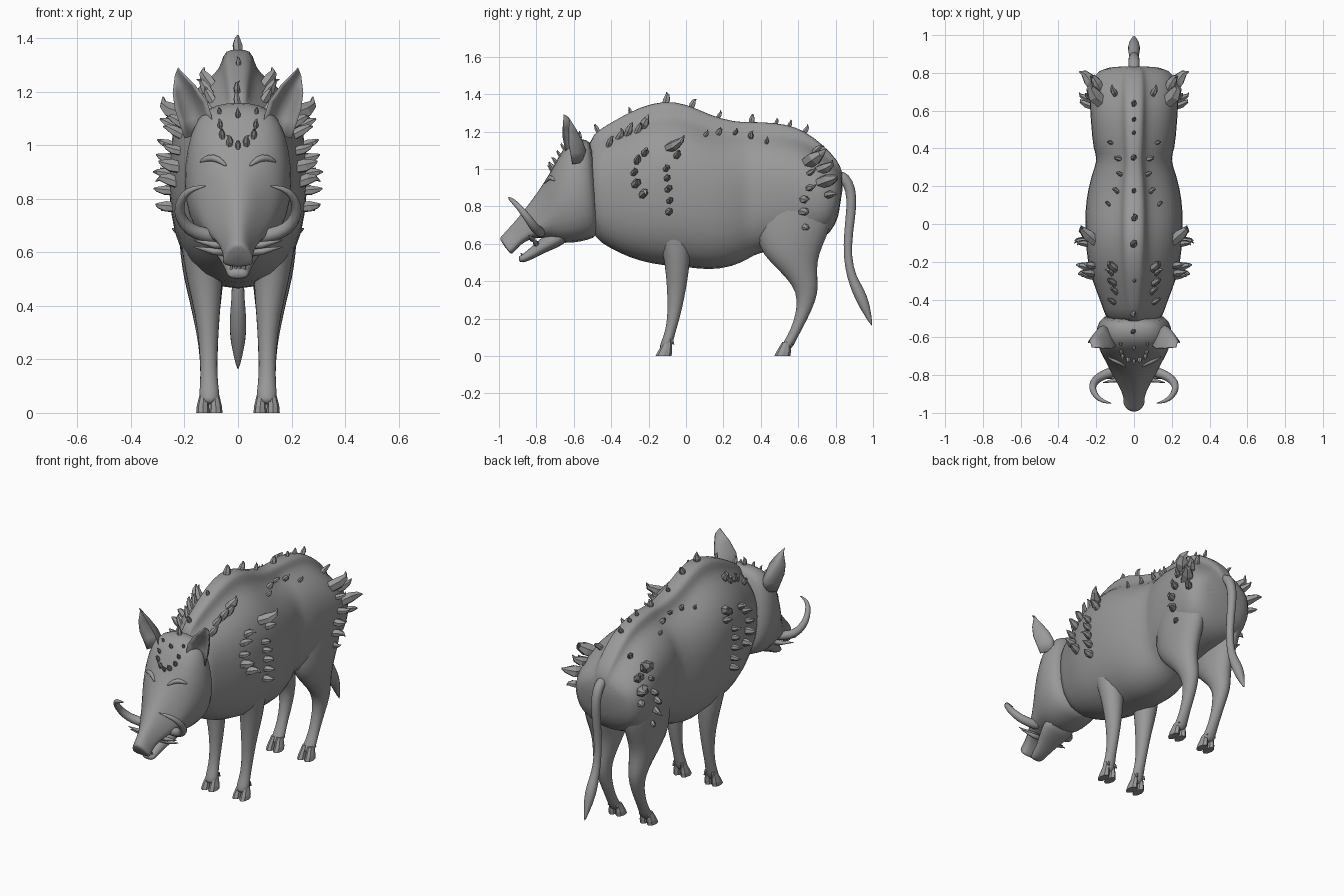
import bpy, bmesh, math, random
from mathutils import Vector
from mathutils.bvhtree import BVHTree

random.seed(4)
cube = bpy.data.objects.get("Cube")
if cube:
    bpy.data.objects.remove(cube, do_unlink=True)

hide = bpy.data.materials.new("grey_hide")
hide.use_nodes = True
GREY = (0.32, 0.32, 0.32, 1)
hide.diffuse_color = GREY
hide.node_tree.nodes["Principled BSDF"].inputs["Base Color"].default_value = GREY


def finish(name, bm, smooth=True, subsurf=0, mirror=False):
    bmesh.ops.recalc_face_normals(bm, faces=bm.faces)
    mesh = bpy.data.meshes.new(name)
    bm.to_mesh(mesh)
    bm.free()
    obj = bpy.data.objects.new(name, mesh)
    bpy.context.collection.objects.link(obj)
    mesh.materials.append(hide)
    for p in mesh.polygons:
        p.use_smooth = smooth
    if mirror:
        obj.modifiers.new("mirror", 'MIRROR').use_mirror_merge = False
    if subsurf:
        obj.modifiers.new("smooth", 'SUBSURF').levels = subsurf
        obj.modifiers["smooth"].render_levels = subsurf
    return obj


def skin(bm, rings):
    """Bridge equal rings of points and cap both ends."""
    loops = [[bm.verts.new(p) for p in r] for r in rings]
    n = len(loops[0])
    for a, b in zip(loops, loops[1:]):
        for i in range(n):
            j = (i + 1) % n
            bm.faces.new((a[i], a[j], b[j], b[i]))
    bm.faces.new(loops[0])
    bm.faces.new(loops[-1][::-1])


def ellipse(c, a, b, n=12):
    c, a, b = Vector(c), Vector(a), Vector(b)
    return [c + a * math.cos(t) + b * math.sin(t)
            for t in (2 * math.pi * i / n for i in range(n))]


def loft(name, rings, **kw):
    bm = bmesh.new()
    skin(bm, rings)
    return finish(name, bm, **kw)


def tube(name, path, radii, **kw):
    pts = [Vector(p) for p in path]
    rings = []
    for i, p in enumerate(pts):
        d = (pts[min(i + 1, len(pts) - 1)] - pts[max(i - 1, 0)]).normalized()
        side = d.cross(Vector((0, 1, 0)) if abs(d.y) < 0.8 else Vector((0, 0, 1))).normalized()
        rings.append(ellipse(p, side * radii[i], d.cross(side) * radii[i], 8))
    return loft(name, rings, **kw)


def section(top, bottom, w, half):
    """Closed cross-section between a top and a bottom (y, z) point."""
    t, b = Vector((0, *top)), Vector((0, *bottom))
    right = [b.lerp(t, v) + Vector((u * w, 0, 0)) for u, v in half]
    return right + [Vector((-p.x, p.y, p.z)) for p in right[-2:0:-1]]


# Body: narrow mane ridge over a deep barrel
BARREL = [(0, 1), (.2, 1), (.24, .945), (.32, .9), (.56, .85), (.82, .765), (.98, .64), (1.02, .5),
          (1, .33), (.87, .16), (.52, .03), (0, -.01)]
body = loft("body", [section((y1, z1), (y2, z2), w, BARREL) for y1, z1, y2, z2, w in [
    (-.54, 1.15, -.52, .66, .14), (-.45, 1.22, -.45, .60, .16), (-.36, 1.27, -.36, .55, .195),
    (-.25, 1.33, -.25, .505, .235), (-.12, 1.365, -.12, .48, .252), (0, 1.35, 0, .475, .257),
    (.13, 1.285, .12, .455, .252), (.26, 1.25, .25, .475, .225), (.35, 1.25, .34, .52, .187),
    (.40, 1.25, .38, .55, .214), (.54, 1.24, .54, .57, .225), (.64, 1.2, .62, .59, .232),
    (.73, 1.13, .70, .61, .232), (.81, 1.05, .77, .65, .212), (.845, .97, .825, .75, .15)]],
    subsurf=1)

# Head: flared cheeks, forehead tapering to a narrow blunt snout
SKULL = [(0, 1), (.4, .985), (.75, .92), (.94, .7), (1, .46), (.92, .25), (.65, .06), (0, 0)]
MUZZLE = [(0, 1), (.25, .98), (.55, .85), (.8, .6), (.95, .35), (1, .15), (.7, .02), (0, 0)]
head = loft("head", [section((y1, z1), (y2, z2), w, SKULL if i < 5 else MUZZLE)
                     for i, (y1, z1, y2, z2, w) in enumerate([
    (-.50, 1.14, -.46, .65, .145), (-.53, 1.16, -.49, .62, .19), (-.60, 1.165, -.56, .6, .21),
    (-.66, 1.11, -.65, .59, .192), (-.71, 1.01, -.71, .61, .165), (-.76, .925, -.77, .635, .135),
    (-.83, .825, -.83, .625, .098), (-.90, .735, -.88, .6, .068), (-.96, .67, -.915, .56, .055),
    (-.99, .637, -.93, .545, .06), (-1, .625, -.94, .545, .056)])], subsurf=1)

# Lower jaw with a small tooth row
loft("lower_jaw", [section((y, t), (y, b), w, SKULL) for y, t, b, w in [
    (-.62, .72, .60, .13), (-.74, .66, .56, .085), (-.82, .59, .515, .05),
    (-.875, .54, .495, .042), (-.895, .535, .505, .035)]], subsurf=1)
bm = bmesh.new()
for i in range(4):
    x = (i - 1.5) * .016
    skin(bm, [ellipse((x, -.875, .53), (.008, 0, 0), (0, .008, 0), 5),
              ellipse((x, -.88, .55), (.005, 0, 0), (0, .004, 0), 5)])
finish("lower_teeth", bm, smooth=False)

# Tusks
tube("long_tusk", [(.06, -.77, .655), (.13, -.785, .665), (.185, -.81, .685), (.217, -.84, .73),
                   (.222, -.875, .775), (.2, -.915, .82), (.165, -.94, .84), (.115, -.95, .848)],
     [.03, .03, .027, .024, .02, .016, .011, .002], mirror=True, subsurf=1)
for name, y, z in (("upper_side_tusk", -.82, .625), ("lower_side_tusk", -.80, .60)):
    tube(name, [(.03, y, z), (.09, y - .005, z + .003), (.165, y - .02, z + .02)],
         [.017, .013, .002], mirror=True)

# Ears: broad cupped leaves open to the front
rings = []
for x, y, z, w, d in [(.145, -.60, 1.04, .055, .07), (.16, -.61, 1.10, .06, .095),
                      (.176, -.62, 1.15, .06, .088), (.202, -.62, 1.21, .042, .055),
                      (.23, -.615, 1.275, .006, .008)]:
    ts = [i / 6 for i in range(7)]
    back = [(x + w * (2 * t - 1), y - .035 + .03 * t + d * math.sin(math.pi * t),
             z - .03 * (t - .5)) for t in ts]
    inner = [(px, py - .004 - .3 * d * math.sin(math.pi * t), pz)
             for (px, py, pz), t in zip(back, ts)][::-1]
    rings.append(back + inner)
loft("ear", rings, mirror=True)


# Legs: stacked horizontal ellipses
def leg(name, spec):
    loft(name, [ellipse((x, y, z), (rx, 0, 0), (0, ry, 0)) for z, y, ry, x, rx in spec],
         mirror=True, subsurf=1)


leg("front_leg", [(.82, -.09, .12, .14, .09), (.64, -.06, .09, .135, .085), (.5, -.045, .07, .125, .07),
                  (.36, -.05, .053, .113, .046), (.24, -.06, .038, .11, .035),
                  (.14, -.08, .029, .109, .031), (.08, -.1, .032, .107, .039), (.03, -.115, .035, .107, .04)])
leg("hind_leg", [(1.05, .62, .12, .12, .07), (.88, .60, .2, .132, .092), (.7, .58, .21, .133, .095),
                 (.58, .555, .175, .13, .088), (.5, .575, .13, .128, .077), (.42, .62, .085, .122, .062),
                 (.34, .65, .06, .118, .048), (.25, .635, .042, .11, .037), (.14, .59, .03, .109, .031),
                 (.08, .555, .032, .107, .039), (.03, .53, .035, .107, .04)])

# Cloven hooves with dew claws
for name, y in (("front_hoof", -.12), ("hind_hoof", .515)):
    bm = bmesh.new()
    for s in (-1, 1):
        x = .107 + s * .024
        skin(bm, [ellipse((x, y, 0), (.025, 0, 0), (0, .043, 0), 8),
                  ellipse((x, y + .008, .025), (.023, 0, 0), (0, .038, 0), 8),
                  ellipse((x - s * .005, y + .022, .075), (.016, 0, 0), (0, .022, 0), 8)])
        skin(bm, [ellipse((x, y + .04, .09), (.011, 0, 0), (0, .012, 0), 6),
                  ellipse((x + s * .004, y + .053, .062), (.005, 0, 0), (0, .005, 0), 6)])
    finish(name, bm, smooth=False, mirror=True)

# Tail with a tuft
tube("tail", [(0, .80, .97), (0, .85, .955), (0, .882, .89), (0, .887, .8), (0, .868, .66), (0, .862, .53),
              (0, .885, .42), (0, .92, .35), (0, .955, .27), (0, .997, .155)],
     [.03, .034, .031, .029, .026, .024, .026, .036, .034, .002], subsurf=1)

# Surface lookup for everything that grows out of the hide
bpy.context.view_layer.update()
deps = bpy.context.evaluated_depsgraph_get()
trees = [BVHTree.FromObject(o, deps) for o in (body, head)]


def cast(start, direction):
    start, direction = Vector(start), Vector(direction)
    hits = [h for h in (t.ray_cast(start, direction) for t in trees) if h[0]]
    return min(hits, key=lambda h: h[3])[:2] if hits else None


# Brows
tube("brow", [cast((x, -2, z), (0, 1, 0))[0] for x, z in
              ((.04, .92), (.075, .95), (.11, .955), (.145, .935))],
     [.004, .016, .016, .004], mirror=True, subsurf=1)


# Crystal spikes: crooked faceted cones
def spike(bm, hit, length, lean):
    if not hit:
        return
    p, n = hit
    d = (n + Vector(lean)).normalized()
    a = d.orthogonal().normalized()
    b = d.cross(a)
    r = length * random.uniform(.3, .4)
    j = (a * random.uniform(-.3, .3) + b * random.uniform(-.3, .3)) * r
    skin(bm, [ellipse(p - d * .02, a * r * .85, b * r * .8, 6),
              ellipse(p + d * length * .35 + j, a * r, b * r * .8, 6),
              ellipse(p + d * length * .8 + j, a * r * .5, b * r * .45, 6),
              ellipse(p + d * length - j, a * r * .12, b * r * .12, 6)])


groups = {
    "neck_spikes": ((0, .8, .4), .065, [(-.41, 1.13), (-.36, 1.17), (-.31, 1.19), (-.26, 1.2), (-.23, 1.23)]),
    "shoulder_spikes": ((0, .4, .2), .065, [(-.22, 1.08), (-.26, 1.04), (-.28, .98), (-.27, .92), (-.23, .86)]),
    "flank_spikes": ((0, .15, .2), .065, [(-.05, 1.07), (-.11, 1.0), (-.1, .95), (-.1, .89), (-.09, .83),
                                          (-.09, .77)]),
    "large_side_spikes": ((0, .9, .2), .1, [(-.08, 1.12), (.73, .93), (.72, 1.0), (.66, 1.04)]),
    "back_spikes": ((0, .2, .1), .045, [(.1, 1.18), (.17, 1.19), (.26, 1.19), (.35, 1.17), (.43, 1.14)]),
    "rump_spikes": ((0, .5, .1), .065, [(.69, 1.09), (.66, .98), (.66, .9), (.63, .84), (.62, .77),
                                        (.63, .7), (.76, .86)]),
}
for name, (lean, size, spots) in groups.items():
    bm = bmesh.new()
    for y, z in spots:
        spike(bm, cast((2, y, z), (-1, 0, 0)), size * random.uniform(.85, 1.15), lean)
    finish(name, bm, smooth=False, mirror=True)

bm = bmesh.new()
for y, size in [(-.65, .035), (-.57, .045), (-.47, .045), (-.3, .03), (-.11, .055), (.03, .05), (.17, .04),
                (.35, .045), (.48, .03), (.55, .035), (.63, .045)]:
    spike(bm, cast((0, y, 3), (0, 0, -1)), size, (0, .2, .2))
finish("spine_spikes", bm, smooth=False)

bm = bmesh.new()
for x, z, size in [(.001, .99, .035), (.035, 1.005, .04), (.058, 1.03, .04), (.068, 1.07, .035), (.07, 1.12, .025)]:
    spike(bm, cast((x, -2, z), (0, 1, 0)), size, (0, 0, .8))
finish("forehead_spikes", bm, smooth=False, mirror=True)
